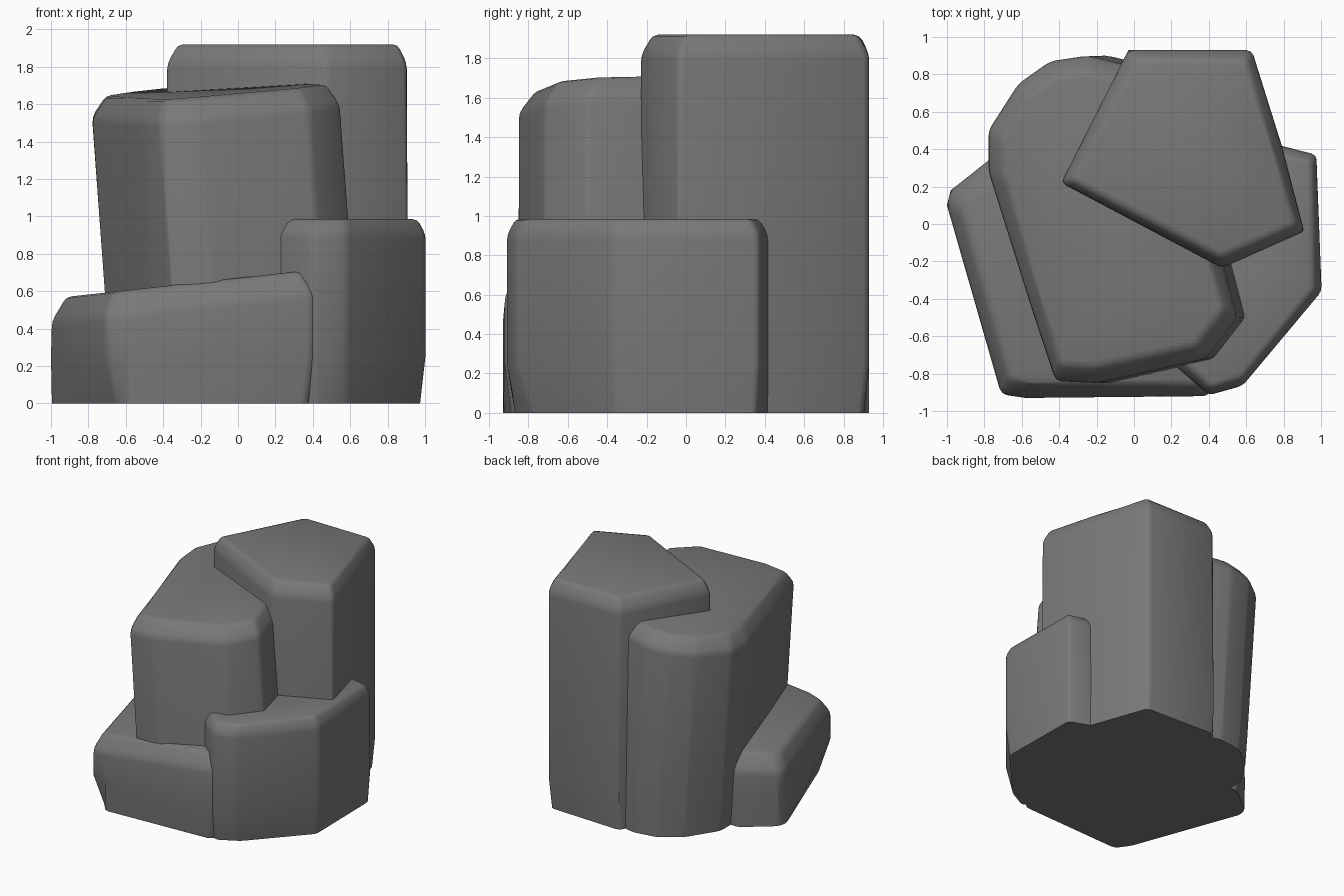
import bpy, bmesh, math
from mathutils import Vector

cube = bpy.data.objects.get("Cube")
if cube:
    bpy.data.objects.remove(cube, do_unlink=True)

stone = bpy.data.materials.new("grey_stone")
stone.use_nodes = True
GREY = (0.19, 0.19, 0.19, 1)
stone.diffuse_color = GREY
stone.node_tree.nodes["Principled BSDF"].inputs["Base Color"].default_value = GREY


def rock(name, outline, plane, drop, inset, bevel, lean=0.0):
    """Stone column: outline points are (x, y, undercut at the foot);
    plane gives the top height as base + slope_x * x + slope_y * y."""
    base, sx, sy = plane
    n = len(outline)
    centre = Vector((sum(p[0] for p in outline) / n, sum(p[1] for p in outline) / n))
    rings = [[], [], [], []]
    for x, y, under in outline:
        p = Vector((x, y))
        inward = (centre - p).normalized()
        foot = p + inward * under + Vector((lean, 0))
        waist = p + Vector((lean * 0.85, 0))
        top = p + inward * inset
        h = base + sx * x + sy * y
        rings[0].append((*foot, 0))
        rings[1].append((*waist, 0.25))
        rings[2].append((*p, h - drop))
        rings[3].append((*top, base + sx * top.x + sy * top.y))

    bm = bmesh.new()
    loops = [[bm.verts.new(co) for co in ring] for ring in rings]
    bm.faces.new(loops[0][::-1])
    bm.faces.new(loops[-1])
    for low, high in zip(loops, loops[1:]):
        for i in range(n):
            j = (i + 1) % n
            bm.faces.new((low[i], low[j], high[j], high[i]))

    # Round the corners and rim, leaving the foot sharp
    soft = [e for e in bm.edges
            if max(v.co.z for v in e.verts) > 0.3 or
            abs(e.verts[0].co.z - e.verts[1].co.z) > 0.1]
    bmesh.ops.bevel(bm, geom=soft, offset=bevel, offset_type='OFFSET',
                    segments=2, profile=0.5, affect='EDGES', clamp_overlap=True)
    bmesh.ops.recalc_face_normals(bm, faces=bm.faces)
    mesh = bpy.data.meshes.new(name)
    bm.to_mesh(mesh)
    bm.free()
    mesh.materials.append(stone)
    obj = bpy.data.objects.new(name, mesh)
    bpy.context.collection.objects.link(obj)
    bpy.ops.object.select_all(action='DESELECT')
    obj.select_set(True)
    bpy.context.view_layer.objects.active = obj
    bpy.ops.object.shade_smooth_by_angle(angle=math.radians(50))
    return obj


# Tallest column at the back
rock("tall_rock",
     [(-0.39, 0.22, 0), (0.47, -0.235, 0), (0.91, -0.04, 0),
      (0.79, 0.42, 0), (0.63, 0.93, 0.03), (-0.03, 0.93, 0)],
     (1.92, 0, 0), 0.1, 0.06, 0.03)

# Middle column, leaning towards the left of the picture plane
rock("middle_rock",
     [(-0.78, 0.5, 0), (-0.78, 0.28, 0), (-0.55, -0.45, 0), (-0.42, -0.84, 0),
      (-0.2, -0.85, 0), (0.38, -0.72, 0), (0.55, -0.5, 0), (0.42, 0, 0),
      (0, 0.84, 0), (-0.25, 0.9, 0), (-0.45, 0.87, 0), (-0.62, 0.75, 0)],
     (1.685, 0.08, 0.04), 0.11, 0.09, 0.03, lean=0.11)

# Low sloping shelf in front
rock("low_shelf",
     [(-1.0, 0.1, 0), (-0.71, -0.91, 0.1), (-0.58, -0.93, 0), (0.4, -0.92, 0.05),
      (0.6, -0.4, 0), (0.3, 0.3, 0), (-0.74, 0.37, 0), (-0.98, 0.18, 0)],
     (0.67, 0.11, 0), 0.12, 0.09, 0.03)

# Higher block on the side
rock("side_block",
     [(0.2, -0.74, 0), (0.4, -0.915, 0.04), (0.58, -0.865, 0.08),
      (1.003, -0.36, 0.03), (0.975, 0.37, 0.02), (0.78, 0.42, 0),
      (0.35, 0.3, 0), (0.28, -0.3, 0)],
     (0.985, 0, 0), 0.08, 0.045, 0.025)
